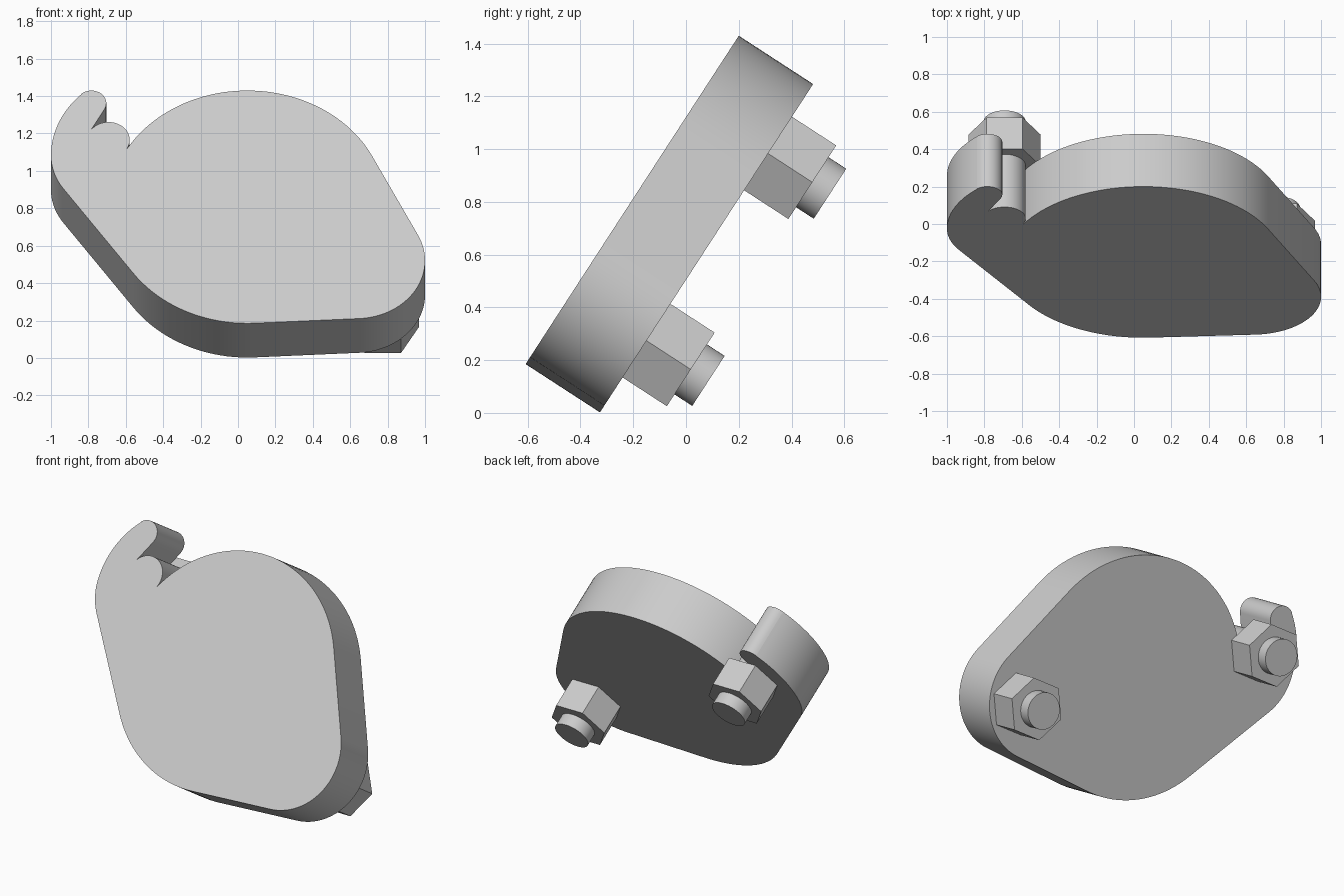
import bpy, bmesh
from math import radians, cos, sin
from mathutils import Matrix

old = bpy.data.objects.get("Cube")
if old:
    bpy.data.objects.remove(old)

THICK = 0.336
# Local frame: x across, y up the plate, z out of its front face
TILT = Matrix.Translation((0, -0.608, 0.185)) @ Matrix.Rotation(radians(57), 4, 'X')

grey = bpy.data.materials.new("light_grey")
grey.use_nodes = True
colour = (0.6, 0.6, 0.6, 1)
grey.diffuse_color = colour
grey.node_tree.nodes["Principled BSDF"].inputs["Base Color"].default_value = colour


def arc(centre, radius, start, end, steps):
    """Points along an arc, angles in degrees."""
    angles = [radians(start + (end - start) * i / steps) for i in range(steps + 1)]
    return [(centre[0] + radius * cos(a), centre[1] + radius * sin(a)) for a in angles]


def prism(name, outline, front, back):
    """Extrude an outline between two depths of the tilted frame."""
    bm = bmesh.new()
    face = bm.faces.new([bm.verts.new((x, y, front)) for x, y in outline])
    new = bmesh.ops.extrude_face_region(bm, geom=[face], use_keep_orig=True)["geom"]
    moved = [g for g in new if isinstance(g, bmesh.types.BMVert)]
    bmesh.ops.translate(bm, vec=(0, 0, back - front), verts=moved)
    bmesh.ops.remove_doubles(bm, verts=bm.verts, dist=0.0005)
    bmesh.ops.recalc_face_normals(bm, faces=bm.faces)
    mesh = bpy.data.meshes.new(name)
    bm.to_mesh(mesh)
    bm.free()
    mesh.materials.append(grey)
    obj = bpy.data.objects.new(name, mesh)
    bpy.context.collection.objects.link(obj)
    obj.matrix_world = TILT
    bpy.ops.object.select_all(action='DESELECT')
    obj.select_set(True)
    bpy.context.view_layer.objects.active = obj
    bpy.ops.object.shade_smooth_by_angle(angle=radians(25))
    return obj


# Cover plate: round body, corner lobe, hinge pin seat and open hook
body, lobe, boss, pin = (0.05, 0.742), (0.63, 0.40), (-0.63, 1.07), (-0.692, 1.17)
outline = (
    arc(body, 0.742, 214.6, 273.1, 20)
    + arc(lobe, 0.37, -86.9, 25.9, 32)
    + arc(body, 0.742, 25.9, 149.8, 40)
    + arc(pin, 0.113, -29, 147, 24)
    + arc((-0.784, 1.404), 0.08, -28, 135, 16)
    + arc((-0.45, 1.07), 0.55, 135, 180, 16)
    + arc(boss, 0.37, 180, 214.6, 12)
)
prism("cover_plate", outline, 0, -THICK)

# Hex nuts and stud ends on the back
for side, centre in (("right", pin), ("left", (0.775, 0.324))):
    prism(side + "_nut", arc(centre, 0.192, 0, 300, 5), -THICK, -THICK - 0.2)
    prism(side + "_stud", arc(centre, 0.113, 0, 352.5, 47), -THICK + 0.02, -THICK - 0.28)
